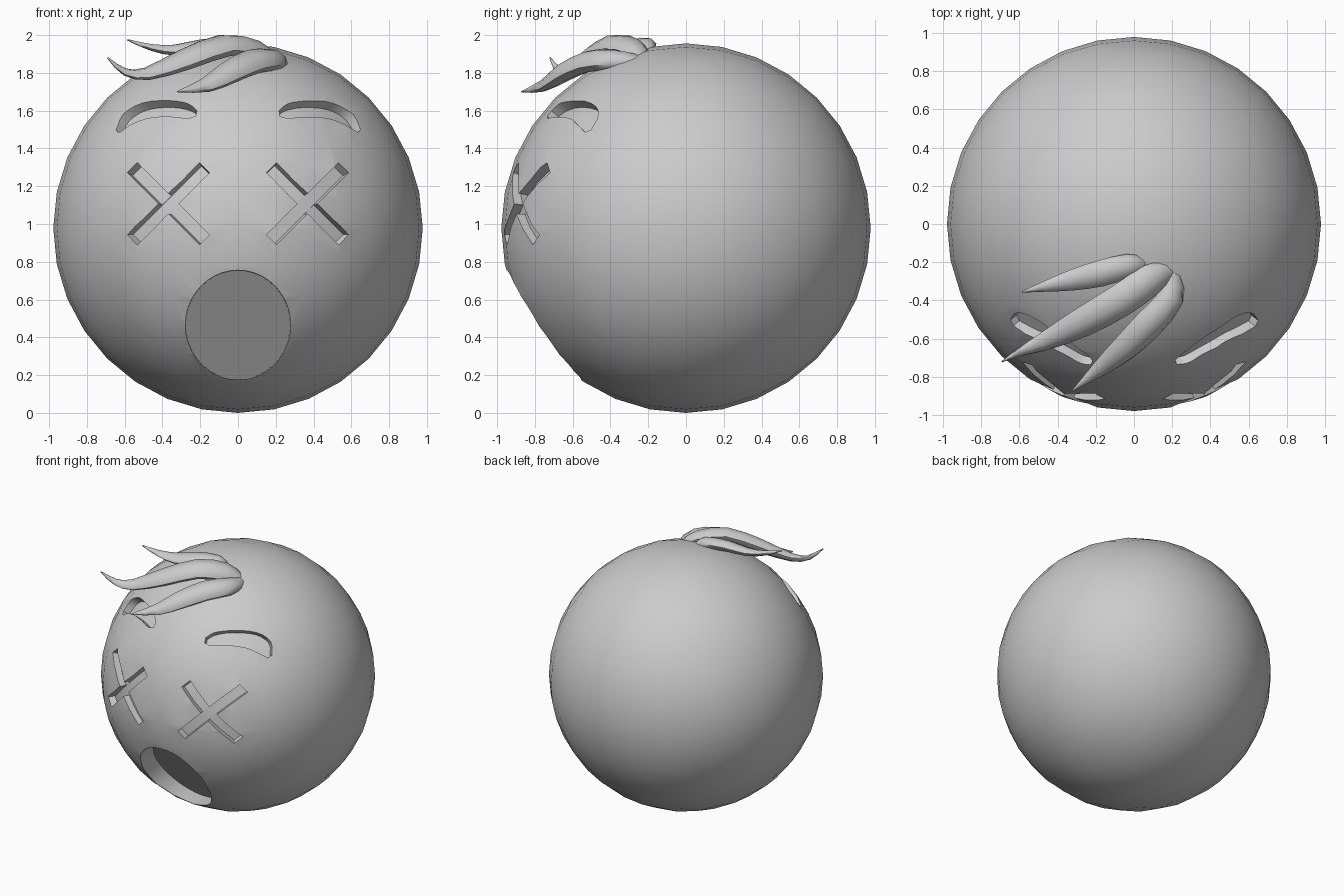
import bpy, bmesh, math
from mathutils import Vector

if "Cube" in bpy.data.objects:
    bpy.data.objects.remove(bpy.data.objects["Cube"])

R = 0.978
C = Vector((0, 0, R))


def new_object(name, bm):
    bmesh.ops.recalc_face_normals(bm, faces=bm.faces)
    me = bpy.data.meshes.new(name)
    bm.to_mesh(me)
    bm.free()
    ob = bpy.data.objects.new(name, me)
    bpy.context.collection.objects.link(ob)
    return ob


def smooth(ob, angle):
    bpy.ops.object.select_all(action='DESELECT')
    ob.select_set(True)
    bpy.context.view_layer.objects.active = ob
    bpy.ops.object.shade_smooth_by_angle(angle=math.radians(angle))


def loft(rings, bm):
    """Closed skin through equal-sized rings of points, capped at both ends."""
    vs = [[bm.verts.new(p) for p in r] for r in rings]
    n = len(vs[0])
    for a, b in zip(vs, vs[1:]):
        for i in range(n):
            j = (i + 1) % n
            bm.faces.new((a[i], a[j], b[j], b[i]))
    bm.faces.new(vs[0])
    bm.faces.new(vs[-1])


def spline(pts, steps):
    """Catmull-Rom through tuples of any length."""
    pts = [Vector(p) for p in pts]
    q = [2 * pts[0] - pts[1]] + pts + [2 * pts[-1] - pts[-2]]
    out = []
    for i in range(1, len(q) - 2):
        a, b, c, d = q[i - 1:i + 3]
        for k in range(steps):
            t = k / steps
            out.append(0.5 * (2 * b + (c - a) * t + (2 * a - 5 * b + 4 * c - d) * t * t
                              + (3 * b - a - 3 * c + d) * t ** 3))
    return out + [pts[-1]]


def carve(ob, cutter):
    cutter.hide_render = True
    m = ob.modifiers.new("cut", 'BOOLEAN')
    m.operation, m.solver, m.object = 'DIFFERENCE', 'EXACT', cutter
    bpy.context.view_layer.objects.active = ob
    bpy.ops.object.modifier_apply(modifier=m.name)
    bpy.data.objects.remove(cutter)


def groove_cutter(path, depth):
    """Strip of (x, z, width) seen from the front, sunk radially into the head."""
    bm = bmesh.new()
    rings = []
    for i, (x, z, w) in enumerate(path):
        a, b = path[max(i - 1, 0)], path[min(i + 1, len(path) - 1)]
        d = Vector((b[0] - a[0], b[1] - a[1])).normalized()
        ring = []
        for s, k in ((-1, 1.1), (1, 1.1), (1, 1 - depth), (-1, 1 - depth)):
            px, pz = x - s * d.y * w / 2, z + s * d.x * w / 2 - R
            py = -math.sqrt(R * R - px * px - pz * pz)
            ring.append(C + Vector((px, py, pz)) * k)
        rings.append(ring)
    loft(rings, bm)
    return new_object("groove_cutter", bm)


# Head: evenly divided cube pushed out to a sphere
bm = bmesh.new()
bmesh.ops.create_cube(bm, size=2)
bmesh.ops.subdivide_edges(bm, edges=bm.edges[:], cuts=7, use_grid_fill=True)
for v in bm.verts:
    v.co = C + R * Vector([math.tan(c * math.pi / 4) for c in v.co]).normalized()
head = new_object("head", bm)

# Cross eyes and brows, mirrored left and right
brow = spline([(.645, 1.495, .02), (.59, 1.555, .07), (.5, 1.602, .085),
               (.37, 1.615, .085), (.27, 1.6, .075), (.222, 1.59, .03)], 3)
for side in (-1, 1):
    carve(head, groove_cutter([(side * x, z, w) for x, z, w in brow], 0.06))
    for k in (-1, 1):
        bar = [(side * .37 + .192 * t, 1.108 + k * .192 * t, .075)
               for t in (-1, -.5, 0, .5, 1)]
        carve(head, groove_cutter(bar, 0.055 + 0.002 * k))

# Open mouth: round recess with a floor parallel to its rim
bm = bmesh.new()
rings = []
for front in (True, False):
    ring = []
    for i in range(40):
        a = math.tau * i / 40
        f = 1 if front else .97
        x, z = .285 * f * math.cos(a), .465 + .297 * f * math.sin(a)
        ring.append((x, -1.3 if front else -.61 - .71 * (z - .465), z))
    rings.append(ring)
loft(rings, bm)
carve(head, new_object("mouth_cutter", bm))
smooth(head, 30)

# Hair locks: (x, y, z, half width, half thickness) from root to tip
locks = {
    "hair_lock_front": [(.19, -.27, 1.85, .06, .05), (.19, -.39, 1.87, .075, .055),
                        (.08, -.52, 1.86, .085, .055), (-.05, -.65, 1.80, .075, .05),
                        (-.17, -.75, 1.735, .05, .032), (-.32, -.87, 1.70, .004, .004)],
    "hair_lock_middle": [(.17, -.25, 1.86, .06, .05), (.09, -.29, 1.92, .085, .055),
                         (-.07, -.40, 1.945, .09, .055), (-.28, -.52, 1.87, .08, .05),
                         (-.48, -.62, 1.795, .05, .03), (-.60, -.67, 1.805, .025, .017),
                         (-.69, -.72, 1.88, .004, .004)],
    "hair_lock_back": [(.03, -.22, 1.90, .05, .04), (-.03, -.22, 1.94, .065, .045),
                       (-.18, -.26, 1.94, .07, .04), (-.33, -.295, 1.92, .055, .03),
                       (-.46, -.325, 1.935, .03, .018), (-.585, -.355, 1.975, .004, .004)],
}
for name, pts in locks.items():
    path = spline(pts, 2)
    pos = [Vector(p[:3]) for p in path]
    bm = bmesh.new()
    rings = []
    for i, p in enumerate(pos):
        t = (pos[min(i + 1, len(pos) - 1)] - pos[max(i - 1, 0)]).normalized()
        side = t.cross(p - C).normalized()
        up = side.cross(t)
        w, h = path[i][3], path[i][4]
        rings.append([p + side * w * math.cos(a) + up * h * math.sin(a)
                      for a in (math.tau * k / 8 for k in range(8))])
    loft(rings, bm)
    smooth(new_object(name, bm), 60)
